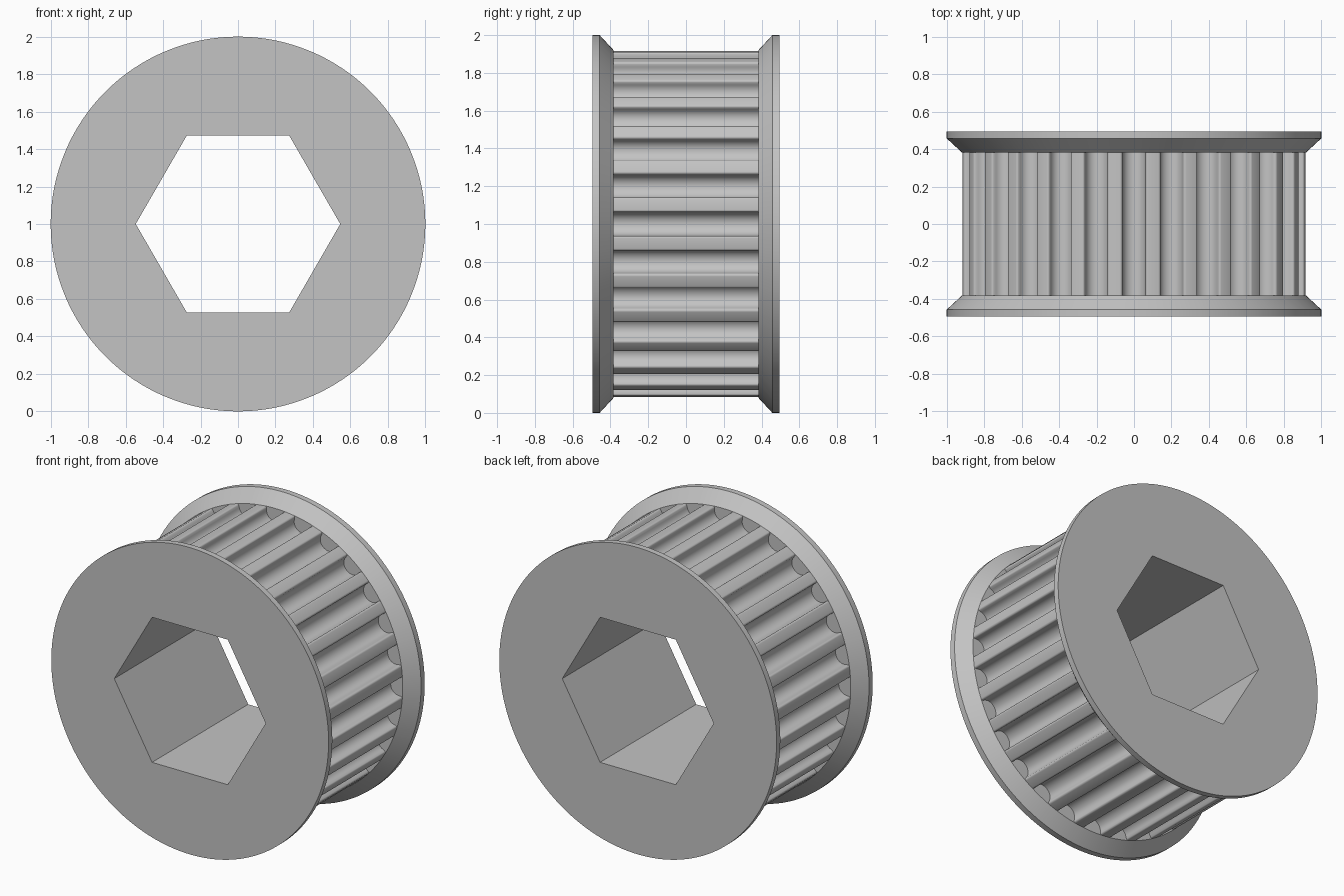
import bpy, bmesh
from math import pi, sin, cos

TEETH = 28
RIM, TIP = 1.0, 0.92             # flange and tooth tip radii
END, BEVEL, INNER = 0.495, 0.457, 0.383   # half depths of flange planes
HEX = 0.546

cube = bpy.data.objects.get("Cube")
if cube:
    bpy.data.objects.remove(cube)

# Half of one rounded groove as (sideways, depth): lip fillet, then round floor
fillet, half_width = 0.014, 0.076
floor_r = half_width - fillet
half = [(half_width - fillet * sin(pi / 2 * i / 5),
         fillet - fillet * cos(pi / 2 * i / 5)) for i in range(5)]
half += [(floor_r * cos(pi / 2 * i / 9), 0.025 + floor_r * sin(pi / 2 * i / 9))
         for i in range(10)]
groove = [(-x, d) for x, d in half] + half[-2::-1]

# Matching angle lists for the toothed outline and the plain circle
toothed, plain = [], []
pitch = 2 * pi / TEETH
lip = half_width / TIP
for t in range(TEETH):
    a = t * pitch
    for i, (x, d) in enumerate(groove):
        toothed.append((a + x / (TIP - d), TIP - d))
        plain.append(a + lip * (2 * i / (len(groove) - 1) - 1))
    toothed.append((a + pitch / 2, TIP))
    plain.append(a + pitch / 2)

bm = bmesh.new()


def ring(points, y):
    return [bm.verts.new((r * cos(a), y, 1 + r * sin(a))) for a, r in points]


def circle(radius, y):
    return ring([(a, radius) for a in plain], y)


def loft(a, b):
    n = len(a)
    for i in range(n):
        j = (i + 1) % n
        bm.faces.new((a[i], a[j], b[j], b[i]))


def loop_edges(loop):
    return [bm.edges.get((loop[i - 1], loop[i])) for i in range(len(loop))]


# Outer skin: flange, toothed drum, flange
rings = [circle(RIM, -END), circle(RIM, -BEVEL), circle(TIP, -INNER),
         ring(toothed, -INNER), ring(toothed, INNER),
         circle(TIP, INNER), circle(RIM, BEVEL), circle(RIM, END)]
for a, b in zip(rings, rings[1:]):
    loft(a, b)

# Hexagonal bore and the two end faces around it
bore = [ring([(i * pi / 3, HEX) for i in range(6)], y) for y in (-END, END)]
loft(*bore)
for rim, hole in ((rings[0], bore[0]), (rings[-1], bore[1])):
    bmesh.ops.triangle_fill(bm, use_beauty=True, use_dissolve=False,
                            edges=loop_edges(rim) + loop_edges(hole),
                            normal=(0, 1, 0))

bmesh.ops.remove_doubles(bm, verts=bm.verts[:], dist=0.0001)
bmesh.ops.recalc_face_normals(bm, faces=bm.faces[:])
mesh = bpy.data.meshes.new("toothed_pulley")
bm.to_mesh(mesh)
bm.free()

# Grey metal
mat = bpy.data.materials.new("mid_grey")
mat.use_nodes = True
colour = (0.55, 0.55, 0.55, 1)
mat.diffuse_color = colour
mat.node_tree.nodes["Principled BSDF"].inputs["Base Color"].default_value = colour
mesh.materials.append(mat)

pulley = bpy.data.objects.new("toothed_pulley", mesh)
bpy.context.collection.objects.link(pulley)
bpy.ops.object.select_all(action="DESELECT")
pulley.select_set(True)
bpy.context.view_layer.objects.active = pulley
bpy.ops.object.shade_smooth_by_angle(angle=pi / 6)
